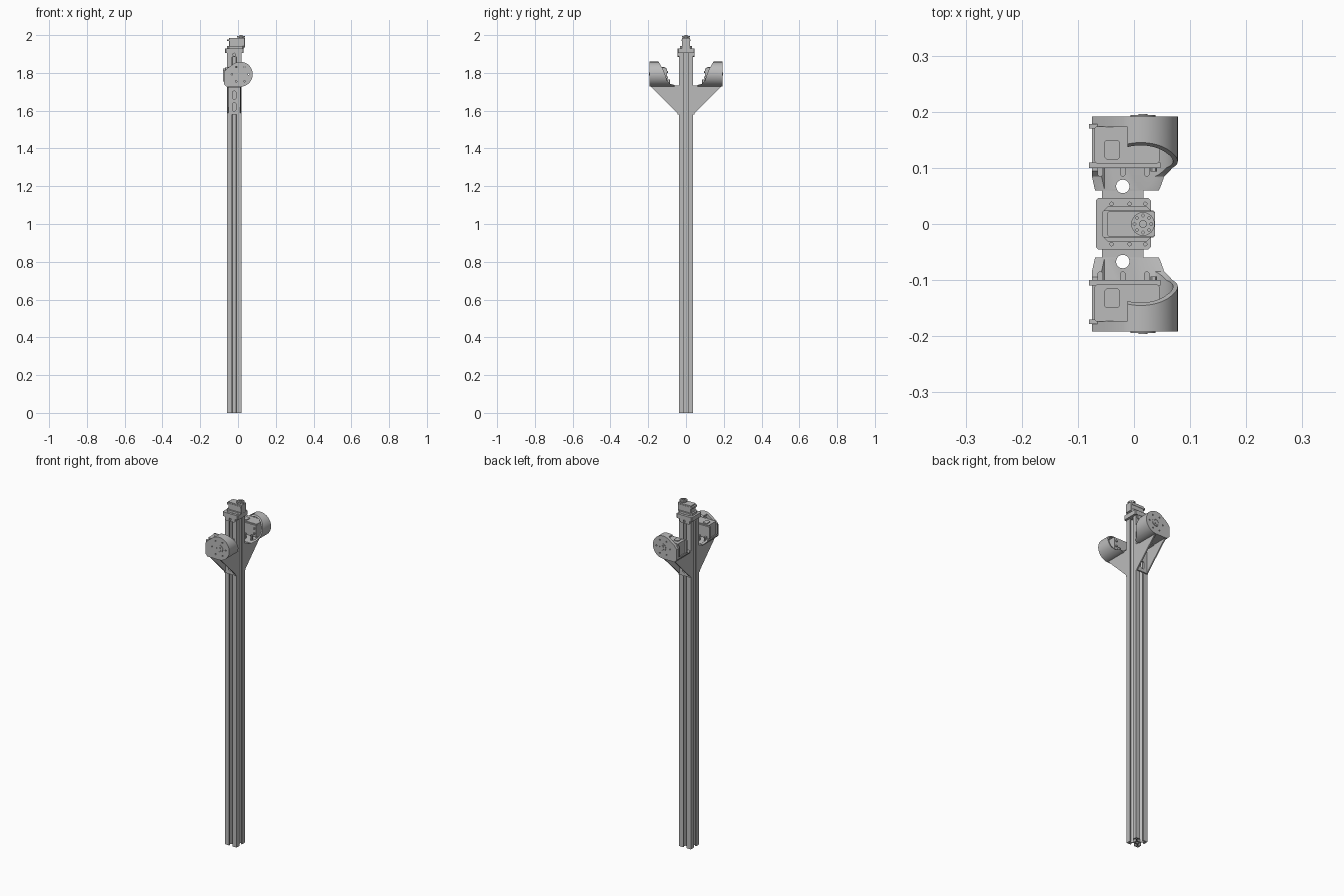
import bpy, bmesh
from math import sin, cos, pi, radians
from mathutils import Matrix

cube = bpy.data.objects.get("Cube")
if cube:
    bpy.data.objects.remove(cube, do_unlink=True)

grey = bpy.data.materials.new("plain grey")
grey.use_nodes = True
grey.diffuse_color = (0.5, 0.5, 0.5, 1)
grey.node_tree.nodes["Principled BSDF"].inputs["Base Color"].default_value = (0.5, 0.5, 0.5, 1)
parts = []


def link(name, mesh):
    ob = bpy.data.objects.new(name, mesh)
    bpy.context.collection.objects.link(ob)
    parts.append(ob)
    return ob


def prism(name, pts, axis, a, b):
    """Extrude a 2D outline along an axis from a to b."""
    place = {"x": lambda p, h: (h, p[0], p[1]),
             "y": lambda p, h: (p[0], h, p[1]),
             "z": lambda p, h: (p[0], p[1], h)}[axis]
    bm = bmesh.new()
    low = [bm.verts.new(place(p, a)) for p in pts]
    high = [bm.verts.new(place(p, b)) for p in pts]
    bm.faces.new(low)
    bm.faces.new(high)
    n = len(pts)
    for i in range(n):
        j = (i + 1) % n
        bm.faces.new((low[i], low[j], high[j], high[i]))
    bmesh.ops.recalc_face_normals(bm, faces=bm.faces)
    mesh = bpy.data.meshes.new(name)
    bm.to_mesh(mesh)
    bm.free()
    mesh.materials.append(grey)
    return link(name, mesh)


def rect(x0, x1, y0, y1, c=0.0):
    """Rectangle outline with optional chamfered corners."""
    if not c:
        return [(x0, y0), (x1, y0), (x1, y1), (x0, y1)]
    return [(x0 + c, y0), (x1 - c, y0), (x1, y0 + c), (x1, y1 - c),
            (x1 - c, y1), (x0 + c, y1), (x0, y1 - c), (x0, y0 + c)]


def arc(cx, cy, r, start=0, end=360, n=32):
    full = end - start == 360
    angles = [radians(start + (end - start) * i / (n if full else n - 1)) for i in range(n)]
    return [(cx + r * cos(t), cy + r * sin(t)) for t in angles]


def capsule(cx, cy, r, half):
    return arc(cx, cy + half, r, 0, 180, 10) + arc(cx, cy - half, r, 180, 360 - 1e-3, 10)


def box(name, x, y, z, c=0.0):
    return prism(name, rect(*x, *y, c), "z", *z)


def cut(ob, *cutters):
    for c in cutters:
        mod = ob.modifiers.new("cut", "BOOLEAN")
        mod.operation = "DIFFERENCE"
        mod.object = c
        mod.solver = "EXACT"
    bpy.context.view_layer.update()
    deps = bpy.context.evaluated_depsgraph_get()
    mesh = bpy.data.meshes.new_from_object(ob.evaluated_get(deps))
    ob.modifiers.clear()
    ob.data = mesh
    for c in cutters:
        parts.remove(c)
        bpy.data.objects.remove(c, do_unlink=True)


# Slotted post: one side of the section turned four times, with a bore
PX = -0.02
half = [(0.011, 0.0375), (0.011, 0.031), (0.022, 0.031), (0.022, 0.026), (0.01, 0.014)]
side = [(0.0375, 0.0375)] + half + [(-x, y) for x, y in reversed(half)]
section = []
for k in range(4):
    c, s = cos(k * pi / 2), sin(k * pi / 2)
    section += [(PX + x * c - y * s, x * s + y * c) for x, y in side]
post = prism("slotted_post", section, "z", 0, 1.91)
cut(post, prism("bore", arc(PX, 0, 0.007, n=16), "z", -0.1, 2))

# Cap on the post with drooping clamp tabs
cap = box("post_cap", (-0.068, 0.03), (-0.045, 0.046), (1.905, 1.93), 0.004)
holes = [prism("hole", arc(x, y, 0.003, n=12), "z", 1.92, 1.95)
         for x in (-0.04, -0.008, 0.02) for y in (-0.036, 0.036)]
cut(cap, *holes)
for s in (-1, 1):
    tab = prism("cap_tab", rect(PX - 0.034, PX + 0.03, 1.885, 1.91, 0.005), "y", s * 0.0375, s * 0.044)
    cut(tab, prism("hole", arc(PX, 1.897, 0.007, n=16), "y", -0.1, 0.1))

# Top servo with its frame, flange and horn
HX = 0.016
box("servo_frame", (-0.057, 0.033), (-0.031, 0.031), (1.93, 1.942), 0.01)
box("top_servo_body", (-0.047, 0.037), (-0.022, 0.022), (1.935, 1.984), 0.002)
box("top_servo_flange", (-0.057, 0.037), (-0.024, 0.024), (1.968, 1.977), 0.003)
prism("top_servo_boss", arc(HX, 0, 0.012), "z", 1.98, 1.99)
horn = prism("top_horn", arc(HX, 0, 0.021), "z", 1.988, 1.996)
cut(horn, *[prism("hole", arc(x, y, 0.0025, n=10), "z", 1.98, 2.1)
            for x, y in arc(HX, 0, 0.015, n=8)])
prism("top_horn_hub", arc(HX, 0, 0.007, n=16), "z", 1.99, 2.0)

# Front shoulder, mirrored to the back afterwards
first = len(parts)

# Bracket channel: slotted back plate and two gussets
plate = prism("bracket_plate", rect(PX - 0.037, PX + 0.037, 1.58, 1.733), "y", -0.045, -0.0375)
cut(plate, *[prism("slot", capsule(PX, z, 0.01, 0.012), "y", -0.1, 0) for z in (1.62, 1.682)])
for x in (-0.057, 0.01):
    prism("bracket_gusset", [(-0.038, 1.58), (-0.038, 1.733), (-0.185, 1.733), (-0.185, 1.726)],
          "x", x, x + 0.007)
shelf = box("bracket_shelf", (-0.057, 0.017), (-0.1, -0.04), (1.722, 1.733))
cut(shelf, prism("notch", arc(PX, -0.067, 0.012, n=20), "z", 1.7, 1.8))

# Rounded motor shell: hollow, swept down toward the post, open on one side
CX, CZ = 0.012, 1.793
outline = arc(CX, CZ, 0.066, -90, 118, 40) + [(-0.058, 1.823), (-0.075, 1.803), (-0.075, 1.742), (-0.062, 1.727)]
inner = [(CX + (x - CX) * 0.87, CZ + (z - CZ) * 0.87) for x, z in outline]
shell = prism("motor_shell", outline, "y", -0.192, -0.06)
cut(shell,
    prism("hollow", inner, "y", -0.172, 0),
    prism("sweep", [(-0.147, 1.9), (-0.147, 1.862), (-0.125, 1.825), (-0.11, 1.79), (-0.1, 1.758),
                    (-0.085, 1.742), (-0.05, 1.733), (-0.05, 1.9)], "x", -0.2, 0.2),
    box("opening", (-0.2, -0.012), (-0.173, 0), (1.752, 1.9)),
    prism("notch", arc(PX, -0.067, 0.0125, n=20), "z", 1.7, 1.8),
    *[prism("hole", arc(x, z, 0.004, n=12), "y", -0.3, -0.17)
      for x, z in arc(CX, CZ, 0.044, n=6)])

# Motor inside the shell
box("motor_body", (-0.07, 0.045), (-0.174, -0.108), (1.75, 1.828), 0.003)
box("motor_flange", (-0.08, 0.047), (-0.11, -0.1), (1.755, 1.824))
box("motor_rear_ear", (-0.08, -0.05), (-0.178, -0.17), (1.755, 1.815))
box("motor_top_cover", (-0.053, -0.025), (-0.15, -0.115), (1.825, 1.832), 0.004)
for x in (-0.06, PX, 0.023):
    box("floor_rib", (x - 0.005, x + 0.005), (-0.102, -0.085), (1.732, 1.765), 0.003)
for z in (1.775, 1.805):
    prism("flange_screw", arc(0.035, z, 0.006, n=12), "y", -0.102, -0.094)

# Output horn on the outer face
horn = prism("motor_horn", arc(HX, CZ, 0.022), "y", -0.194, -0.17)
cut(horn, *[prism("hole", arc(x, z, 0.003, n=10), "y", -0.3, -0.186)
            for x, z in arc(HX, CZ, 0.015, n=8)])
prism("motor_horn_hub", arc(HX, CZ, 0.008, n=16), "y", -0.196, -0.18)

for ob in parts[first:]:
    mesh = ob.data.copy()
    mesh.transform(Matrix.Scale(-1, 4, (0, 1, 0)))
    mesh.flip_normals()
    link("back_" + ob.name.split(".")[0], mesh)
    ob.name = "front_" + ob.name.split(".")[0]

# Smooth the round parts, keep the hard edges
bpy.ops.object.select_all(action="DESELECT")
for ob in parts:
    ob.select_set(True)
bpy.context.view_layer.objects.active = parts[0]
bpy.ops.object.shade_smooth_by_angle(angle=radians(30))
